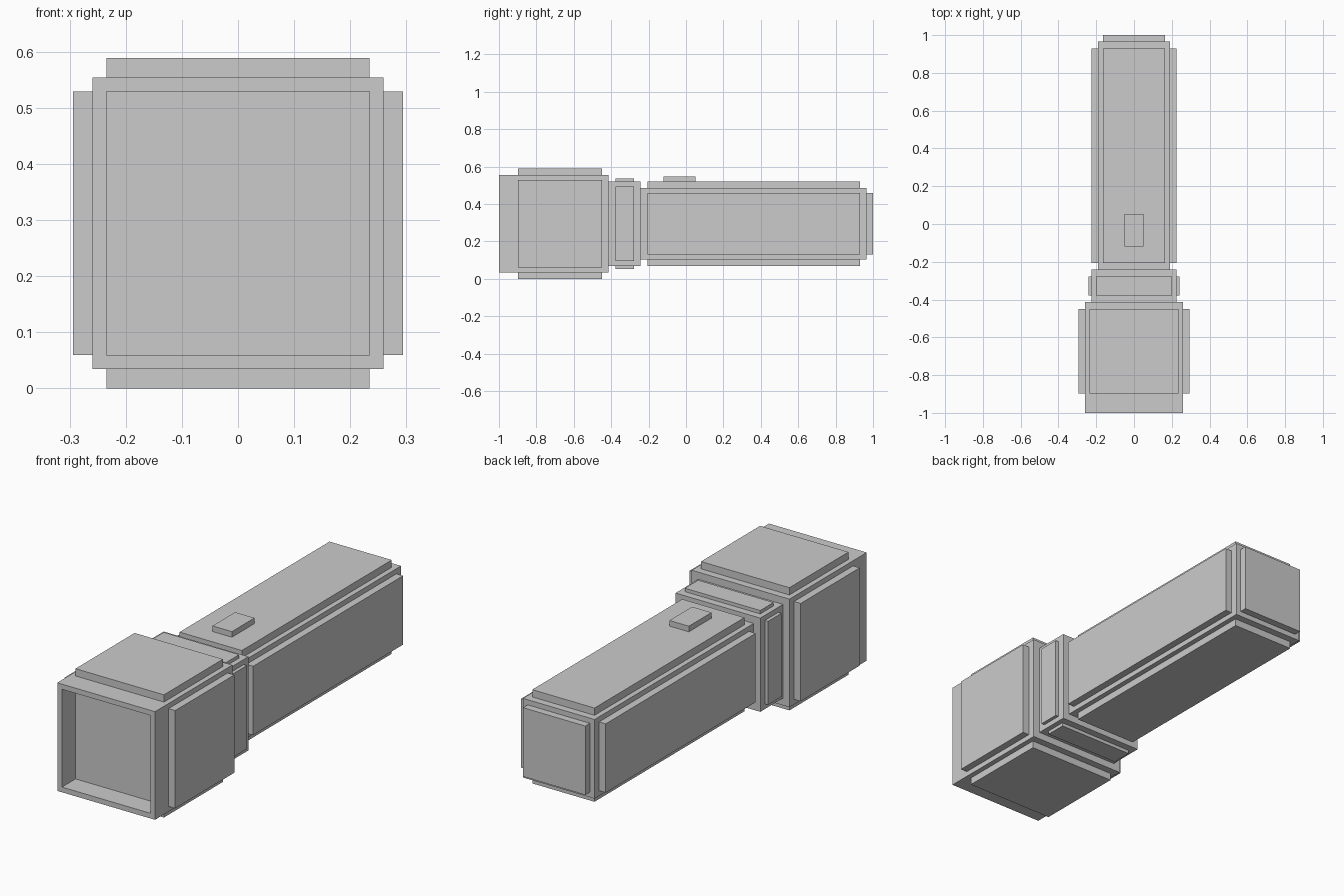
import bpy, bmesh
from mathutils import Vector

if "Cube" in bpy.data.objects:
    bpy.data.objects.remove(bpy.data.objects["Cube"])

MID_Z = 0.2945  # height of the long axis
RIM = 0.035     # border left around every panel


def offset_panel(bm, face, height, y_range=None):
    """Inset a face, optionally fit it to a y range, then push it out (or in)."""
    normal = face.normal.copy()
    bmesh.ops.inset_individual(bm, faces=[face], thickness=RIM)
    if y_range:
        mid = face.calc_center_median().y
        for v in face.verts:
            v.co.y = y_range[0] if v.co.y < mid else y_range[1]
    new = bmesh.ops.extrude_discrete_faces(bm, faces=[face])["faces"][0]
    bmesh.ops.translate(bm, verts=new.verts[:], vec=normal * height)


def section(name, half, y0, y1, panel_y, raise_by, front=None, back=None):
    """Square section along y with a raised panel on each of its four sides."""
    bm = bmesh.new()
    bmesh.ops.create_cube(bm, size=1)
    for v in bm.verts:
        v.co = Vector((v.co.x * 2 * half, y0 + (v.co.y + 0.5) * (y1 - y0),
                       MID_Z + v.co.z * 2 * half))
    bm.normal_update()
    for f in bm.faces[:]:
        if abs(f.normal.y) < 0.5:
            offset_panel(bm, f, raise_by, panel_y)
        elif f.normal.y < 0 and front is not None:
            offset_panel(bm, f, front)
        elif f.normal.y > 0 and back is not None:
            offset_panel(bm, f, back)
    return finish(name, bm)


def finish(name, bm):
    bmesh.ops.recalc_face_normals(bm, faces=bm.faces[:])
    mesh = bpy.data.meshes.new(name)
    bm.to_mesh(mesh)
    bm.free()
    obj = bpy.data.objects.new(name, mesh)
    bpy.context.collection.objects.link(obj)
    return obj


# Lamp head with recessed lens opening at the front
section("lamp_head", 0.2595, -1.0, -0.414, (-0.897, -0.449), 0.035, front=-0.103)

# Collar between head and handle
section("collar", 0.225, -0.414, -0.242, (-0.378, -0.277), 0.0165)

# Handle with raised end cap at the back
section("handle", 0.19, -0.242, 0.965, (-0.207, 0.93), 0.035, back=0.035)

# Switch on top of the handle
bm = bmesh.new()
bmesh.ops.create_cube(bm, size=1)
bmesh.ops.scale(bm, verts=bm.verts[:], vec=(0.103, 0.172, 0.027))
bmesh.ops.translate(bm, verts=bm.verts[:], vec=(0, -0.034, 0.533))
finish("switch", bm)
